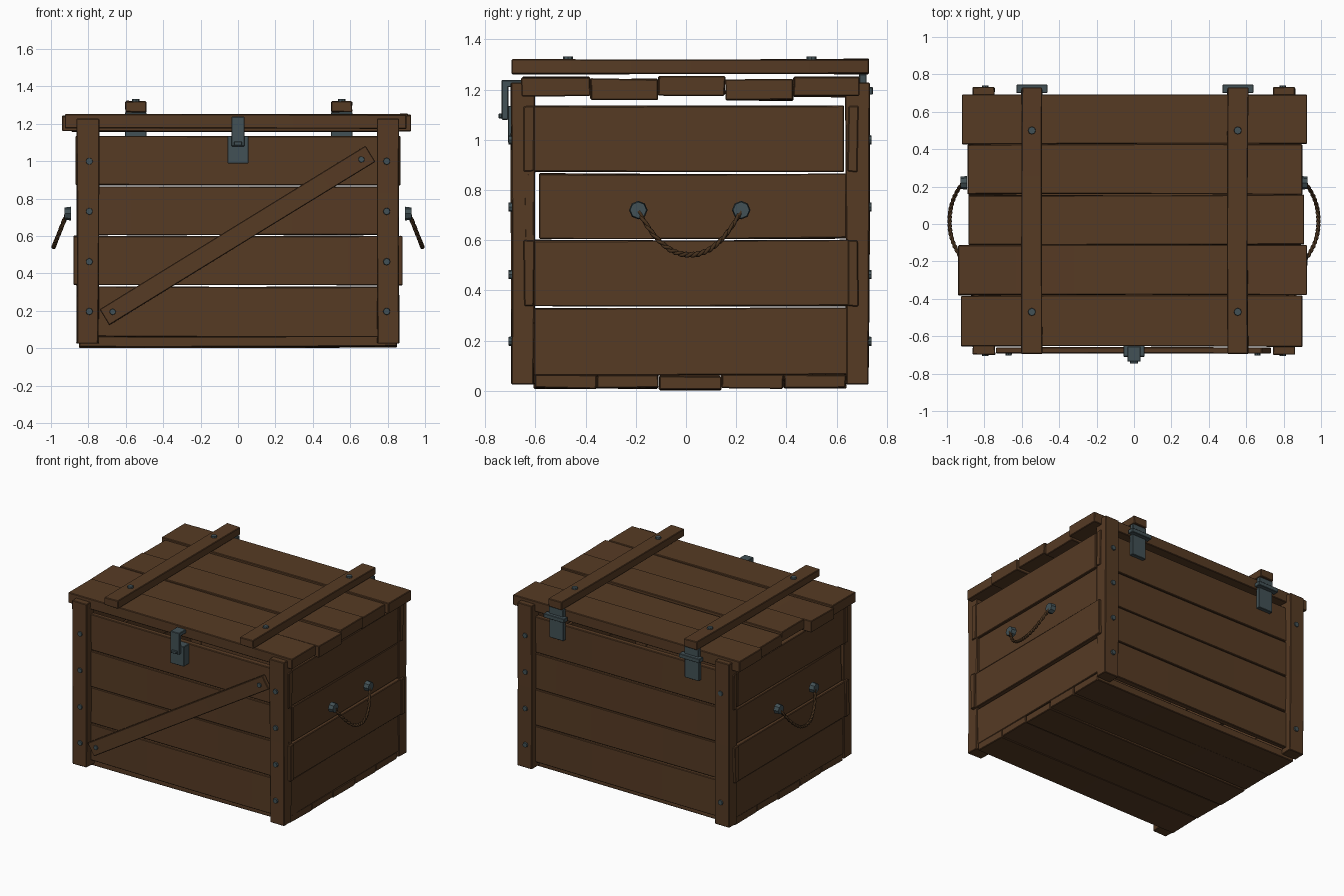
import bpy, bmesh, math, random
from mathutils import Vector, Matrix

if "Cube" in bpy.data.objects:
    bpy.data.objects.remove(bpy.data.objects["Cube"])

random.seed(4)


def material(name, rgb):
    m = bpy.data.materials.new(name)
    m.diffuse_color = (*rgb, 1)
    m.use_nodes = True
    m.node_tree.nodes["Principled BSDF"].inputs["Base Color"].default_value = m.diffuse_color
    return m


WOOD = material("brown_wood", (0.093, 0.043, 0.0175))
IRON = material("dark_iron", (0.055, 0.083, 0.092))
ROPE = material("dark_rope", (0.06, 0.03, 0.012))


def add(name, mesh, mat, bevel=0.0):
    ob = bpy.data.objects.new(name, mesh)
    bpy.context.collection.objects.link(ob)
    mesh.materials.append(mat)
    if bevel:
        b = ob.modifiers.new("worn_edges", 'BEVEL')
        b.width, b.segments = bevel, 1
    return ob


def box(name, xr, yr, zr, mat=IRON, bevel=0.003):
    bm = bmesh.new()
    bmesh.ops.create_cube(bm, size=1)
    for v in bm.verts:
        v.co = Vector(r[0] if c < 0 else r[1] for c, r in zip(v.co, (xr, yr, zr)))
    me = bpy.data.meshes.new(name)
    bm.to_mesh(me)
    bm.free()
    return add(name, me, mat, bevel)


def plank(name, xr, yr, zr, axis, wobble=0.003, steps=6):
    """Hand-cut board along one axis: rings of four corners, bowed and uneven."""
    lo, hi = [Vector(r[i] for r in (xr, yr, zr)) for i in (0, 1)]
    a, b = (axis + 1) % 3, (axis + 2) % 3
    bow = [random.uniform(-wobble, wobble) for _ in range(2)]
    skew = [(random.uniform(-wobble, wobble), random.uniform(-wobble, wobble)) for _ in range(4)]
    vs, fs = [], []
    for s in range(steps + 1):
        t = s / steps
        k = 1 - (2 * t - 1) ** 2
        for j, (ca, cb) in enumerate(((0, 0), (1, 0), (1, 1), (0, 1))):
            p = Vector()
            p[axis] = lo[axis] + (hi[axis] - lo[axis]) * t
            p[a] = (hi if ca else lo)[a] + bow[0] * k + skew[j][0] * (2 * t - 1)
            p[b] = (hi if cb else lo)[b] + bow[1] * k + skew[j][1] * (2 * t - 1)
            vs.append(p)
    for s in range(steps):
        for j in range(4):
            n = (j + 1) % 4
            fs.append((s * 4 + j, s * 4 + n, s * 4 + 4 + n, s * 4 + 4 + j))
    fs += [(3, 2, 1, 0), tuple(steps * 4 + j for j in range(4))]
    me = bpy.data.meshes.new(name)
    me.from_pydata(vs, [], fs)
    return add(name, me, WOOD, 0.004)


def stud(name, pos, direction, r, depth, sides=8):
    """Short cylinder with a narrowed cap, centred on pos."""
    bm = bmesh.new()
    rot = Vector(direction).to_track_quat('Z', 'Y').to_matrix().to_4x4()
    bmesh.ops.create_cone(bm, cap_ends=True, segments=sides, radius1=r, radius2=r * 0.88,
                          depth=depth, matrix=Matrix.Translation(pos) @ rot)
    me = bpy.data.meshes.new(name)
    bm.to_mesh(me)
    bm.free()
    return add(name, me, IRON)


# Walls: four boards per side
rows = [(0.062, 0.33), (0.338, 0.60), (0.607, 0.865), (0.873, 1.135)]
front_half = [0.855, 0.88, 0.86, 0.868]
side_ends = [(-0.605, 0.655), (-0.605, 0.65), (-0.585, 0.64), (-0.61, 0.63)]
side_out = [0.855, 0.872, 0.858, 0.862]
for i, z in enumerate(rows):
    h = front_half[i]
    plank("front_board", (-h, h), (-0.645, -0.605), z, 0)
    plank("back_board", (-h, h), (0.645, 0.685), z, 0)
    for s in (-1, 1):
        x = sorted((s * side_out[i], s * (side_out[i] - 0.04)))
        plank("side_board", x, side_ends[i], z, 1)

# Floor boards
for i in range(5):
    y = -0.605 + i * 0.249
    z = 0.004 if i == 2 else 0.01
    plank("floor_board", (-0.85, 0.85), (y, y + 0.246), (z, z + 0.055), 0)

# Corner posts with studs
for s in (-1, 1):
    x = sorted((s * 0.745, s * 0.862))
    plank("front_post", x, (-0.697, -0.605), (0.025, 1.228), 2, 0.004)
    plank("back_post", x, (0.637, 0.73), (0.025, 1.228), 2, 0.004)
    for z in (0.197, 0.463, 0.732, 1.0):
        stud("front_stud", (s * 0.795, -0.697, z), (0, -1, 0), 0.02, 0.02)
        if s > 0 or z in (0.197, 1.0):
            stud("back_stud", (s * 0.795, 0.73, z), (0, 1, 0), 0.02, 0.02)

# Diagonal brace on the front
brace = plank("front_brace", (-0.835, 0.835), (-0.693, -0.66), (-0.05, 0.05), 0, 0.002)
brace.rotation_euler = (0, -math.radians(31.5), 0)
brace.location = (-0.003, 0, 0.603)
for x, z in ((-0.67, 0.195), (0.66, 1.01)):
    stud("brace_stud", (x, -0.693, z), (0, -1, 0), 0.018, 0.018)

# Lid boards: x range, y range, z range
lid = [((-0.925, 0.90), (-0.655, -0.383), (1.175, 1.25)),
       ((-0.94, 0.925), (-0.38, -0.113), (1.16, 1.243)),
       ((-0.885, 0.91), (-0.11, 0.155), (1.177, 1.252)),
       ((-0.89, 0.90), (0.158, 0.425), (1.158, 1.24)),
       ((-0.92, 0.925), (0.428, 0.692), (1.172, 1.25))]
for r in lid:
    plank("lid_board", *r, 0)

# Lid battens, their studs, and the hinges behind them
for x in (-0.546, 0.555):
    plank("lid_batten", (x - 0.055, x + 0.055), (-0.695, 0.73), (1.263, 1.321), 1)
    for y in (-0.47, 0.5):
        stud("batten_stud", (x, y, 1.322), (0, 0, 1), 0.022, 0.02)
    box("hinge_plate", (x - 0.058, x + 0.058), (0.685, 0.715), (1.03, 1.19))
    box("hinge_flap", (x - 0.083, x + 0.083), (0.70, 0.745), (1.18, 1.21))
    box("hinge_strap", (x - 0.058, x + 0.058), (0.69, 0.72), (1.20, 1.262))

# Front latch
box("latch_plate", (-0.056, 0.056), (-0.71, -0.645), (0.988, 1.135))
box("latch_hasp", (-0.036, 0.036), (-0.735, -0.708), (1.08, 1.238))
box("latch_staple", (-0.022, 0.022), (-0.747, -0.71), (1.085, 1.105))
box("latch_arm", (-0.036, 0.036), (-0.715, -0.655), (1.21, 1.238))

# Rope handles: two anchors and a twisted pair of strands on each end
for s in (-1, 1):
    for y in (-0.19, 0.22):
        stud("handle_anchor", (s * 0.91, y, 0.72), (s, 0, 0), 0.037, 0.036)
    cu = bpy.data.curves.new("rope_handle", 'CURVE')
    cu.dimensions = '3D'
    cu.bevel_depth, cu.bevel_resolution, cu.use_fill_caps = 0.0075, 1, True
    n = 90
    for phase in (0, math.pi):
        sp = cu.splines.new('POLY')
        sp.points.add(n)
        for i, p in enumerate(sp.points):
            t = 2 * i / n - 1
            drop = 0.175 * (1 - abs(t) ** 2.2)
            a = t * math.pi * 9 + phase
            p.co = (s * (0.916 + 0.4 * drop + 0.005 * math.cos(a)), 0.015 + 0.205 * t,
                    0.717 - drop + 0.005 * math.sin(a), 1)
    ob = bpy.data.objects.new("rope_handle", cu)
    bpy.context.collection.objects.link(ob)
    cu.materials.append(ROPE)
    bpy.ops.object.select_all(action='DESELECT')
    ob.select_set(True)
    bpy.context.view_layer.objects.active = ob
    bpy.ops.object.convert(target='MESH')
